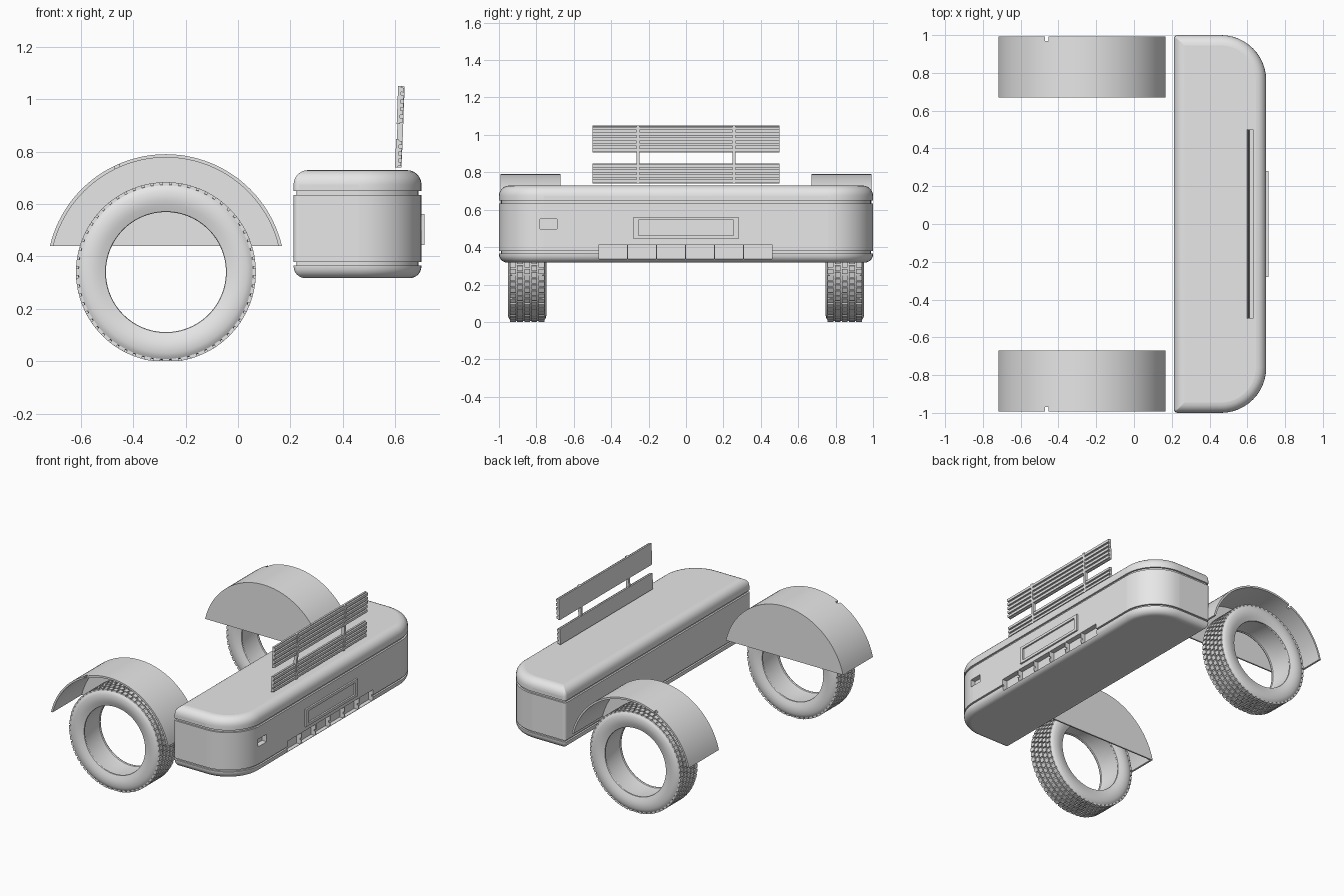
import bpy, bmesh
from math import sin, cos, pi, asin, radians
from mathutils import Matrix, Vector

if "Cube" in bpy.data.objects:
    bpy.data.objects.remove(bpy.data.objects["Cube"])

grey = bpy.data.materials.new("plain grey")
grey.use_nodes = True
grey.diffuse_color = (0.8, 0.8, 0.8, 1)
grey.node_tree.nodes["Principled BSDF"].inputs["Base Color"].default_value = (0.8, 0.8, 0.8, 1)


def finish(name, bm, smooth=True):
    bmesh.ops.recalc_face_normals(bm, faces=bm.faces)
    mesh = bpy.data.meshes.new(name)
    bm.to_mesh(mesh)
    bm.free()
    mesh.materials.append(grey)
    obj = bpy.data.objects.new(name, mesh)
    bpy.context.collection.objects.link(obj)
    if smooth:
        shade(mesh)
    return obj


def shade(mesh, flat_axes=False):
    mesh.shade_smooth()
    mesh.set_sharp_from_angle(angle=radians(32))
    if flat_axes:
        for p in mesh.polygons:
            p.use_smooth = max(abs(c) for c in p.normal) < 0.999


def add_box(bm, lo, hi, matrix=Matrix()):
    lo, hi = Vector(lo), Vector(hi)
    size = Matrix.Diagonal((*(hi - lo), 1))
    bmesh.ops.create_cube(bm, size=1, matrix=matrix @ Matrix.Translation((lo + hi) / 2) @ size)


def add_prism(bm, outline, y0, y1):
    """Extrude an (x, z) outline along y."""
    face = bm.faces.new([bm.verts.new((x, y0, z)) for x, z in outline])
    moved = bmesh.ops.extrude_face_region(bm, geom=[face])["geom"]
    # keep the first cap so the solid is closed
    if not face.is_valid:
        raise RuntimeError("cap lost")
    bmesh.ops.translate(bm, verts=[v for v in moved if isinstance(v, bmesh.types.BMVert)],
                        vec=(0, y1 - y0, 0))


def bridge_rings(bm, rings, closed):
    pairs = list(zip(rings, rings[1:])) + ([(rings[-1], rings[0])] if closed else [])
    for a, b in pairs:
        n = len(a)
        for i in range(n):
            j = (i + 1) % n
            bm.faces.new((a[i], a[j], b[j], b[i]))


def cut(obj, boxes, flat_axes=False):
    """Subtract boxes from an object and bake the result."""
    bm = bmesh.new()
    for lo, hi in boxes:
        add_box(bm, lo, hi)
    cutter = finish("cutter", bm, False)
    cutter.hide_render = True
    mod = obj.modifiers.new("cut", "BOOLEAN")
    mod.operation, mod.solver, mod.object = "DIFFERENCE", "EXACT", cutter
    graph = bpy.context.evaluated_depsgraph_get()
    mesh = bpy.data.meshes.new_from_object(obj.evaluated_get(graph))
    obj.modifiers.clear()
    obj.data = mesh
    bpy.data.objects.remove(cutter)
    shade(mesh, flat_axes)


# Bumper: rounded outline stacked over a side profile with two grooves
X0, X1, Y = 0.212, 0.70, 1.0


def outline(inset, z):
    pts = []
    for sx, sy, r, start in ((1, 1, 0.24, 0), (-1, 1, 0.02, 90), (-1, -1, 0.02, 180), (1, -1, 0.24, 270)):
        rad = max(r - inset, 0.003)
        cx = X1 - inset - rad if sx > 0 else X0 + inset + rad
        cy = sy * (Y - inset - rad)
        for k in range(13):
            a = radians(start + 90 * k / 12)
            pts.append((cx + rad * cos(a), cy + rad * sin(a), z))
    return pts


BOT, TOP, GROOVE = 0.317, 0.729, 0.012
R_BOT, R_TOP = 0.045, 0.055
steps = [k * pi / 12 for k in range(7)]
profile = [(R_BOT * (1 - sin(a)), BOT + R_BOT * (1 - cos(a))) for a in steps]
for g0, g1 in ((0.366, 0.378), (0.634, 0.649)):
    profile += [(0, g0), (GROOVE, g0), (GROOVE, g1), (0, g1)]
profile += [(R_TOP * (1 - cos(a)), TOP - R_TOP * (1 - sin(a))) for a in steps]

bm = bmesh.new()
rings = [[bm.verts.new(p) for p in outline(i, z)] for i, z in profile]
bridge_rings(bm, rings, False)
bm.faces.new(rings[0])
bm.faces.new(rings[-1])
bumper = finish("bumper", bm)

# Six lower vents and one small side recess
vents = [((0.665, -0.465 + 0.155 * i, 0.337), (0.8, -0.316 + 0.155 * i, 0.415)) for i in range(6)]
cut(bumper, vents + [((0.665, -0.78, 0.498), (0.8, -0.69, 0.55))], True)

# Raised plate frame
bm = bmesh.new()
for s in (-1, 1):
    ys = sorted((s * 0.28, s * 0.255))
    add_box(bm, (0.69, ys[0], 0.444), (0.711, ys[1], 0.562))
for z0, z1 in ((0.444, 0.462), (0.544, 0.562)):
    add_box(bm, (0.69, -0.255, z0), (0.711, 0.255, z1))
finish("plate_frame", bm, False)

# Slatted rack, leaning slightly outward
tilt = Matrix.Translation((0.599, 0, 0.74)) @ Matrix.Rotation(radians(2.2), 4, "Y")
for name, z0, z1, count in (("lower_slats", 0, 0.107, 4), ("upper_slats", 0.166, 0.31, 5)):
    bm = bmesh.new()
    add_box(bm, (0, -0.5, z0), (0.012, 0.5, z1), tilt)
    pitch = (z1 - z0) / count
    for i in range(count):
        z = z0 + pitch * (i + 0.2)
        add_box(bm, (0.01, -0.5, z), (0.023, 0.5, z + pitch * 0.6), tilt)
    finish(name, bm, False)
bm = bmesh.new()
for y in (-0.257, 0.257):
    add_box(bm, (0.003, y - 0.008, 0), (0.025, y + 0.008, 0.31), tilt)
finish("rack_posts", bm, False)

# Wheels: lathed tyre with staggered tread blocks, flattened at the ground
CX, CZ, RAD = -0.275, 0.34, 0.343
half = [(0.06, 0.236), (0.078, 0.234), (0.083, 0.229), (0.09, 0.231), (0.093, 0.24), (0.099, 0.257),
        (0.103, 0.275), (0.104, 0.292), (0.102, 0.309), (0.098, 0.322), (0.09, 0.333), (0.08, 0.335)]
tyre_profile = half + [(-y, r) for y, r in reversed(half)]
BLOCKS, COLUMNS = 60, 5


def make_tyre(name, cy):
    bm = bmesh.new()
    rings = []
    for k in range(96):
        a = 2 * pi * k / 96
        rings.append([bm.verts.new((r * cos(a), y, r * sin(a))) for y, r in tyre_profile])
    bridge_rings(bm, rings, True)
    for c in range(COLUMNS):
        y = (c - 2) * 0.038
        for k in range(BLOCKS):
            turn = Matrix.Rotation(2 * pi * (k + 0.5 * (c % 2)) / BLOCKS, 4, "Y")
            add_box(bm, (0.322, y - 0.0155, -0.0135), (RAD, y + 0.0155, 0.0135), turn)
    for v in bm.verts:
        v.co += Vector((CX, cy, CZ))
        v.co.z = max(v.co.z, 0)
    finish(name, bm)


# Arched guards, closed on the inner side and open below
def arc(r, z_end=0.439, cz=0.335, n=48):
    a0 = asin((z_end - cz) / r)
    return [(CX + r * cos(a0 + (pi - 2 * a0) * k / n), cz + r * sin(a0 + (pi - 2 * a0) * k / n))
            for k in range(n + 1)]


for label, s in (("right", -1), ("left", 1)):
    make_tyre(label + "_tyre", s * 0.849)
    bm = bmesh.new()
    add_prism(bm, arc(0.4547) + arc(0.442)[::-1], s * 0.67, s * 0.993)
    guard = finish(label + "_guard", bm)
    ys = sorted((s * 0.968, s * 1.05))
    cut(guard, [((-0.47, ys[0], 0.6), (-0.452, ys[1], 0.9))])
    bm = bmesh.new()
    add_prism(bm, arc(0.4425), s * 0.67, s * 0.68)
    finish(label + "_guard_wall", bm)
